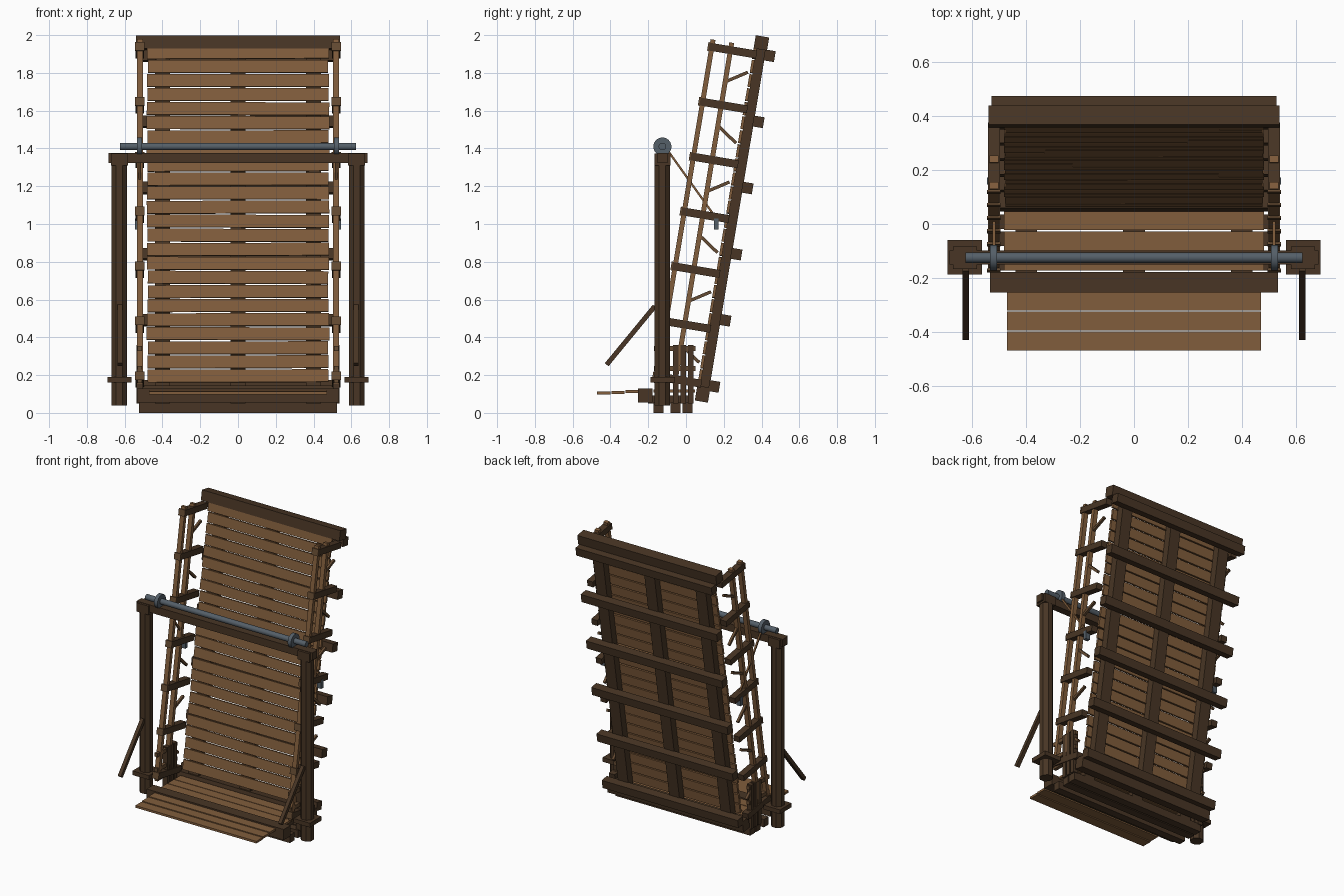
import bpy, bmesh, math, random
from mathutils import Matrix, Vector

random.seed(4)
cube = bpy.data.objects.get("Cube")
if cube:
    bpy.data.objects.remove(cube)


def material(name, rgb):
    m = bpy.data.materials.new(name)
    m.use_nodes = True
    m.diffuse_color = (*rgb, 1)
    m.node_tree.nodes["Principled BSDF"].inputs["Base Color"].default_value = (*rgb, 1)
    return m


LIGHT = material("light wood", (0.22, 0.11, 0.045))
MEDIUM = material("medium wood", (0.13, 0.07, 0.032))
DARK = material("dark wood", (0.065, 0.036, 0.018))
STEEL = material("blue grey steel", (0.09, 0.115, 0.14))

WORLD = Matrix.Identity(4)
# Tilted deck frame: x across, y towards the back, z along the deck
DECK = Matrix.Translation((0, 0.083, 0.07)) @ Matrix.Rotation(math.radians(-9.5), 4, "X")


def finish(bm, name, mat, matrix):
    mesh = bpy.data.meshes.new(name)
    bm.to_mesh(mesh)
    bm.free()
    mesh.materials.append(mat)
    ob = bpy.data.objects.new(name, mesh)
    ob.matrix_world = matrix
    bpy.context.collection.objects.link(ob)
    return ob


def box(name, x, y, z, mat, frame=WORLD, turn=0):
    """Box from three (low, high) ranges, optionally turned about y."""
    bm = bmesh.new()
    size = [r[1] - r[0] for r in (x, y, z)]
    mid = Vector([(r[0] + r[1]) / 2 for r in (x, y, z)])
    bmesh.ops.create_cube(bm, size=1, matrix=Matrix.Diagonal((*size, 1)))
    return finish(bm, name, mat, frame @ Matrix.Translation(mid) @ Matrix.Rotation(turn, 4, "Y"))


def rod(name, a, b, radius, mat, frame=WORLD, sides=4, smooth=False):
    a, b = Vector(a), Vector(b)
    bm = bmesh.new()
    bmesh.ops.create_cone(bm, cap_ends=True, segments=sides, radius1=radius, radius2=radius,
                          depth=(b - a).length,
                          matrix=Matrix.Rotation(math.pi / sides, 4, "Z"))
    if smooth:
        for f in bm.faces:
            f.smooth = len(f.verts) == 4
        for e in bm.edges:
            e.smooth = all(f.smooth for f in e.link_faces)
    turn = (b - a).to_track_quat("Z", "Y").to_matrix().to_4x4()
    return finish(bm, name, mat, frame @ Matrix.Translation((a + b) / 2) @ turn)


def around(c, half):
    return (c - half, c + half)


# Deck planks
COUNT, START, STEP = 24, 0.085, 0.0755
for i in range(COUNT):
    u = START + STEP * i
    w = 0.48 + random.uniform(-0.004, 0.004)
    box("deck_plank", (-w, w), (-0.035, -0.02), (u + 0.004, u + STEP - 0.004), LIGHT, DECK,
        random.uniform(-0.004, 0.004))

# Deck stringers, end beams and back cross beams
for x in (-0.4, 0, 0.4):
    box("deck_stringer", around(x, 0.04), (-0.02, 0.03), (0.01, 1.93), DARK, DECK)
box("deck_top_beam", around(0, 0.54), around(0, 0.036), (1.88, 1.95), DARK, DECK)
box("deck_bottom_beam", around(0, 0.53), around(0, 0.035), (-0.01, 0.07), DARK, DECK)
for i in range(6):
    box("deck_cross_beam", around(0, 0.53), (0.025, 0.082), around(0.08 + 0.355 * i, 0.029), DARK, DECK)

for s, side in ((1, "left"), (-1, "right")):
    # Deck side railing
    rx = s * 0.52
    for i in range(7):
        u = 1.85 - 0.2945 * i
        box(side + "_railing_post", around(rx, 0.023), (-0.27, -0.015), around(u, 0.021), DARK, DECK)
        box(side + "_railing_post_cap", around(rx, 0.025), (-0.277, -0.269), around(u, 0.023), MEDIUM, DECK)
    for d in (-0.255, -0.155):
        box(side + "_railing_rail", around(rx, 0.016), around(d, 0.013), (0.06, 1.89), LIGHT, DECK)
    for i in range(6):
        u = 1.68 - 0.589 * (i // 2) - 0.235 * (i % 2)
        rise = 0.07 if i % 2 == 0 else -0.075
        rod(side + "_railing_brace", (rx, -0.155, u), (rx, -0.045, u + rise), 0.012, MEDIUM, DECK)

    # Hoisting line and its bracket
    rod(side + "_hoist_line", (rx, -0.09, 1.38), (rx, 0.16, 1.03), 0.008, LIGHT)
    box(side + "_hoist_bracket", around(s * 0.53, 0.016), around(0.16, 0.013), (0.97, 1.03), STEEL)

    # Gate post, collar and sloping brace
    px = s * 0.628
    rod(side + "_gate_post", (px, -0.125, 0.04), (px, -0.125, 1.34), 0.045, DARK, sides=8)
    box(side + "_post_collar", around(px, 0.064), around(-0.123, 0.064), (0.16, 0.19), DARK)
    box(side + "_post_head", around(px, 0.045), around(-0.125, 0.042), (1.31, 1.372), DARK)
    rod(side + "_gate_brace", (px - s * 0.003, -0.165, 0.565), (px - s * 0.003, -0.42, 0.255), 0.018, DARK)

    # Winding drum
    rod(side + "_drum", (s * 0.508, -0.125, 1.41), (s * 0.534, -0.125, 1.41), 0.048, STEEL, sides=20, smooth=True)

    # Low fence beside the landing
    for y in (-0.055, -0.015, 0.025):
        box(side + "_fence_post", around(rx, 0.018), around(y, 0.015), (0.05, 0.36), DARK)
    for z in (0.17, 0.235, 0.34):
        box(side + "_fence_rail", around(rx, 0.012), (-0.17, 0.05), around(z, 0.013), MEDIUM)

# Gate lintel and winding shaft
box("gate_lintel", around(0, 0.685), around(-0.125, 0.026), (1.322, 1.375), DARK)
rod("winding_shaft", (-0.625, -0.125, 1.41), (0.625, -0.125, 1.41), 0.02, STEEL, sides=12, smooth=True)

# Landing beams
box("front_sill", around(0, 0.535), (-0.255, -0.178), (0.055, 0.13), DARK)
for y in (-0.145, -0.055, 0.008):
    box("landing_beam", around(0, 0.525), around(y, 0.027), (0, 0.055), DARK)
for x in (-0.4, 0, 0.4):
    box("landing_joist", around(x, 0.04), (-0.2, 0.035), (0.05, 0.092), DARK)

# Landing planks and the front ramp planks
for i in range(7):
    y = -0.47 + 0.0745 * i
    if i == 3:
        continue
    z = 0.097 + 0.012 * min(i, 3) / 3
    w = 0.472 if i < 3 else 0.482
    box("ramp_plank" if i < 3 else "landing_plank", (-w, w), (y, y + 0.07), (z, z + 0.015), LIGHT)
